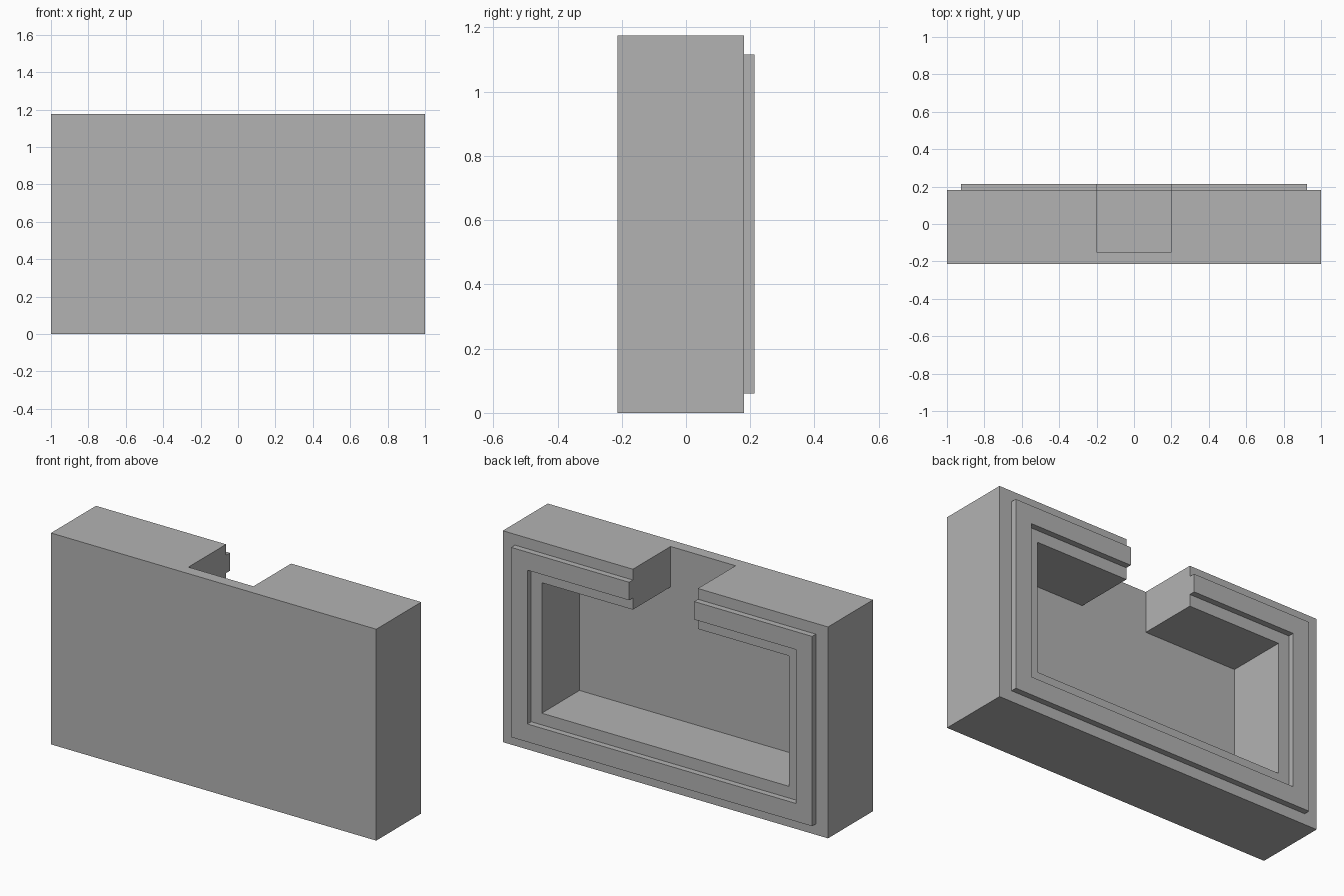
import bpy
from mathutils import Vector

cube = bpy.data.objects.get("Cube")
if cube:
    bpy.data.objects.remove(cube, do_unlink=True)

grey = bpy.data.materials.new("plain grey")
grey.use_nodes = True
colour = (0.45, 0.45, 0.45, 1)
grey.diffuse_color = colour
grey.node_tree.nodes["Principled BSDF"].inputs["Base Color"].default_value = colour

HEIGHT = 1.175
FRONT, BACK, LIP = -0.214, 0.181, 0.214   # depth of front face, rim and lip
FLOOR = -0.15                             # inner face of the front wall


def box(name, low, high):
    """Axis-aligned box between two corners."""
    low, high = Vector(low), Vector(high)
    bpy.ops.mesh.primitive_cube_add(size=1, location=(low + high) / 2)
    ob = bpy.context.object
    ob.name = name
    ob.scale = high - low
    bpy.ops.object.transform_apply(location=True, rotation=False, scale=True)
    ob.data.materials.append(grey)
    return ob


def inset_box(name, side, edge, y0, y1):
    """Box inset from the body outline by side (x) and edge (z)."""
    return box(name, (side - 1, y0, edge), (1 - side, y1, HEIGHT - edge))


def combine(target, tool, operation):
    """Apply a boolean and discard the tool."""
    mod = target.modifiers.new(operation.lower(), "BOOLEAN")
    mod.operation = operation
    mod.solver = "EXACT"
    mod.object = tool
    bpy.context.view_layer.objects.active = target
    bpy.ops.object.modifier_apply(modifier=mod.name)
    bpy.data.objects.remove(tool, do_unlink=True)


# Raised lip running around the open back
lip = inset_box("lip", 0.075, 0.06, BACK - 0.03, LIP)
combine(lip, inset_box("lip_opening", 0.175, 0.16, 0, 0.4), "DIFFERENCE")

# Case body with the lip joined on
case = inset_box("case", 0, 0, FRONT, BACK)
combine(case, lip, "UNION")

# Hollow interior, then the notch through the top wall
combine(case, inset_box("pocket", 0.24, 0.225, FLOOR, 0.4), "DIFFERENCE")
combine(case, box("notch", (-0.2, FLOOR, 0.7), (0.2, 0.4, 1.4)), "DIFFERENCE")

case.data.materials.clear()
case.data.materials.append(grey)
for face in case.data.polygons:
    face.material_index = 0
    face.use_smooth = False
